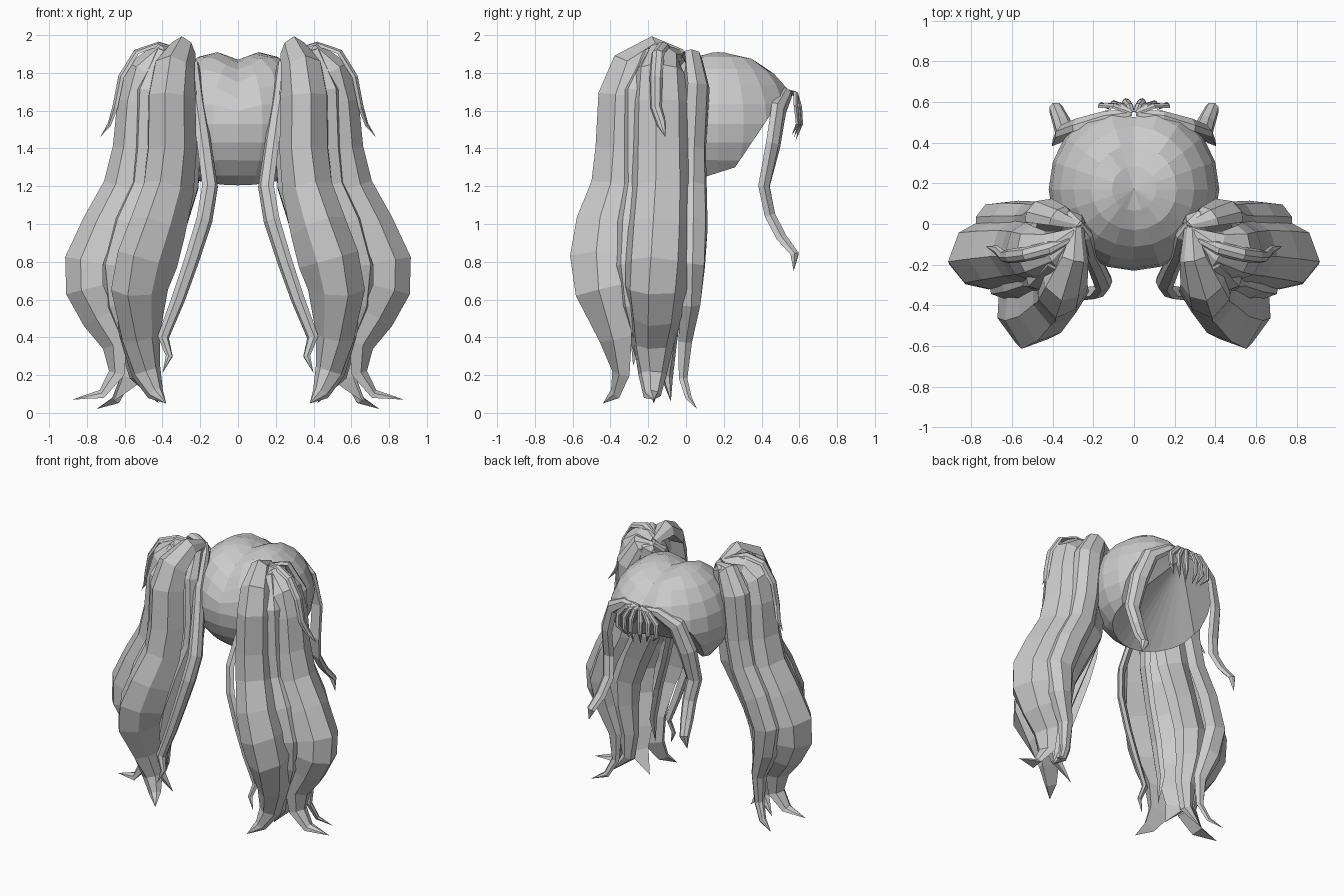
import bpy, bmesh, math
from mathutils import Vector

# Ridged cross-section: faceted outside, flat back
SECTION = [(-.5, -.36), (-.36, .18), (.04, .5), (.37, .18), (.5, -.36)]


def finish(name, bm):
    bmesh.ops.recalc_face_normals(bm, faces=bm.faces)
    me = bpy.data.meshes.new(name)
    bm.to_mesh(me)
    bm.free()
    ob = bpy.data.objects.new(name, me)
    bpy.context.collection.objects.link(ob)
    return ob


def strand(name, facing, pts):
    """Loft a lock of hair through (x, y, z, width, thickness), on both sides."""
    for side, sx in (("right", 1), ("left", -1)):
        bm = bmesh.new()
        path = [Vector((p[0] * sx, p[1], p[2])) for p in pts]
        out = Vector((facing[0] * sx, facing[1], facing[2]))
        rings = []
        for i, p in enumerate(path[:-1]):
            t = (path[i + 1] - path[max(i - 1, 0)]).normalized()
            n = (out - t * out.dot(t)).normalized()
            w = t.cross(n) * sx
            rings.append([bm.verts.new(p + w * a * pts[i][3] + n * b * pts[i][4])
                          for a, b in SECTION])
        tip = bm.verts.new(path[-1])
        k = len(SECTION)
        bm.faces.new(rings[0])
        for r, s in zip(rings, rings[1:]):
            for j in range(k):
                bm.faces.new((r[j], r[(j + 1) % k], s[(j + 1) % k], s[j]))
        for j in range(k):
            bm.faces.new((rings[-1][j], rings[-1][(j + 1) % k], tip))
        finish(name + "_" + side, bm)


# Scalp: two-lobed ellipsoid with a parting groove, trimmed at the hairline
bm = bmesh.new()
bmesh.ops.create_uvsphere(bm, u_segments=20, v_segments=12, radius=1)
for v in bm.verts:
    x, y, z = v.co
    groove = .07 * math.exp(-(x * .42 / .09) ** 2) * max(0, min(1, z * 2))
    v.co = (x * .42, .17 + y * (.44 if y > 0 else .40),
            1.53 + z * (.41 if z > 0 else .385) - groove)
for co, no in (((0, .53, 1.70), (0, .40, -.27)), ((0, .07, 1.24), (0, .06, -.19))):
    bmesh.ops.bisect_plane(bm, geom=bm.verts[:] + bm.edges[:] + bm.faces[:],
                           plane_co=co, plane_no=no, clear_outer=True)
# Underside fans out from the front of the hairline
rim = [e for e in bm.edges if e.is_boundary]
hub = bm.verts.new((0, .50, 1.67))
for e in rim:
    bm.faces.new((e.verts[0], e.verts[1], hub))
finish("scalp", bm)

# Pigtails: large outer locks
strand("tail_front_lock", (.25, -1, .6), [
    (.28, -.02, 1.90, .06, .05), (.30, -.17, 1.94, .15, .11), (.35, -.31, 1.84, .23, .17),
    (.37, -.36, 1.68, .26, .21), (.37, -.37, 1.40, .27, .22), (.39, -.39, 1.20, .28, .23),
    (.45, -.45, 1.00, .31, .27), (.51, -.47, .82, .33, .30), (.55, -.45, .65, .31, .28),
    (.53, -.37, .40, .22, .18), (.49, -.34, .22, .16, .10), (.44, -.37, .11, .09, .06),
    (.38, -.44, .05)])
strand("tail_side_lock", (1, -.1, .6), [
    (.29, -.04, 1.90, .06, .05), (.42, -.12, 1.91, .20, .09), (.53, -.14, 1.82, .26, .12),
    (.57, -.14, 1.65, .29, .14), (.59, -.14, 1.40, .30, .15), (.63, -.14, 1.20, .31, .17),
    (.73, -.15, 1.00, .33, .19), (.81, -.16, .80, .34, .22), (.81, -.17, .65, .33, .21),
    (.74, -.17, .50, .28, .18), (.65, -.18, .36, .22, .14), (.64, -.18, .21, .15, .09),
    (.72, -.18, .10, .09, .05), (.88, -.17, .07)])
strand("tail_core_lock", (.8, -.7, .5), [
    (.28, -.04, 1.89, .06, .05), (.40, -.18, 1.88, .20, .12), (.46, -.24, 1.70, .28, .18),
    (.47, -.24, 1.40, .30, .18), (.49, -.24, 1.20, .30, .18), (.58, -.27, 1.00, .30, .18),
    (.64, -.28, .78, .28, .18), (.63, -.26, .58, .26, .16), (.56, -.22, .36, .20, .12),
    (.53, -.19, .20, .14, .08), (.42, -.17, .05)])
# Pigtails: locks towards the face side
strand("tail_inner_lock", (-.2, 1, .5), [
    (.27, 0, 1.88, .06, .04), (.31, .03, 1.87, .16, .07), (.35, .03, 1.70, .24, .09),
    (.35, -.01, 1.40, .26, .11), (.38, -.01, 1.20, .26, .11), (.48, -.04, 1.00, .26, .11),
    (.57, -.06, .78, .25, .11), (.58, -.07, .58, .22, .10), (.55, -.09, .36, .15, .08),
    (.56, -.10, .18, .10, .06), (.66, -.08, .06)])
strand("tail_outer_back_lock", (.4, 1, .5), [
    (.28, 0, 1.88, .05, .04), (.37, .05, 1.89, .15, .06), (.46, .08, 1.73, .20, .08),
    (.48, .06, 1.40, .20, .09), (.52, .06, 1.20, .20, .10), (.62, .06, 1.00, .21, .11),
    (.70, .05, .78, .21, .11), (.67, .03, .58, .18, .10), (.60, .00, .38, .11, .07),
    (.60, -.01, .18, .07, .04), (.65, .02, .07, .05, .03), (.75, .06, .02)])
# Thin inner wisps hanging beside the neck
strand("tail_thin_wisp", (-.7, -.7, .4), [
    (.27, 0, 1.90, .04, .03), (.23, -.06, 1.85, .07, .04), (.205, -.16, 1.65, .08, .04),
    (.175, -.22, 1.45, .09, .05), (.14, -.30, 1.20, .10, .05), (.17, -.34, 1.02, .10, .05),
    (.24, -.35, .80, .09, .05), (.31, -.35, .60, .08, .05), (.39, -.35, .40, .07, .04),
    (.36, -.37, .30, .04, .03), (.40, -.39, .21)])
strand("tail_ridge_wisp", (-.9, -.3, .4), [
    (.27, -.01, 1.90, .04, .03), (.26, -.09, 1.88, .08, .04), (.25, -.16, 1.70, .13, .06),
    (.23, -.17, 1.40, .15, .06), (.24, -.18, 1.20, .15, .06), (.32, -.22, .95, .15, .06),
    (.40, -.25, .70, .14, .06), (.45, -.26, .45, .10, .05), (.45, -.28, .25)])
# Short wisp arching over the top of each pigtail
strand("tail_short_wisp", (1, -.2, .7), [
    (.32, -.08, 1.92, .04, .03), (.42, -.12, 1.95, .07, .03), (.54, -.15, 1.91, .07, .03),
    (.62, -.16, 1.78, .07, .03), (.65, -.16, 1.62, .06, .03), (.68, -.13, 1.53, .05, .02),
    (.73, -.11, 1.46)])

# Fringe: long side locks and short strands from the middle parting
strand("fringe_long_lock", (.4, 1, .4), [
    (.01, .55, 1.69, .04, .03), (.14, .54, 1.69, .08, .04), (.27, .50, 1.61, .12, .05),
    (.34, .47, 1.42, .13, .05), (.36, .42, 1.20, .11, .05), (.34, .45, 1.05, .10, .05),
    (.36, .51, .93, .09, .05), (.39, .58, .84, .07, .04), (.41, .57, .75)])
for i in range(3):
    d = .04 + .06 * i
    strand(f"fringe_short_strand_{i + 1}", (.2, 1, .5), [
        (.01, .55, 1.70, .03, .02), (d * .6, .585, 1.69, .04, .02),
        (d, .605 - .01 * i, 1.62, .045, .02), (d, .61 - .01 * i, 1.53, .035, .02),
        (d * .7, .58 - .01 * i, 1.44 + .015 * i)])
